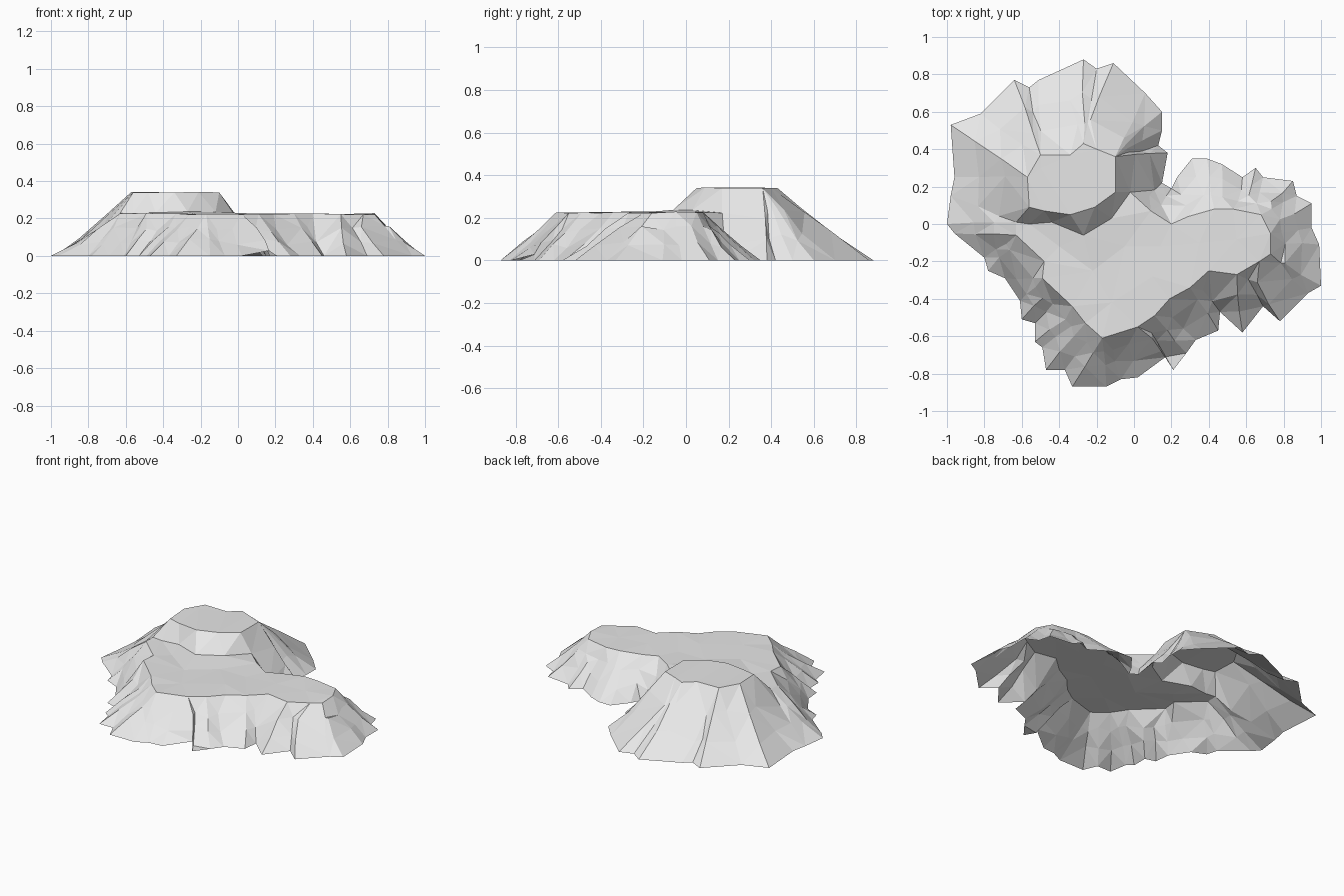
import bpy
import random
from mathutils import Vector
from mathutils.geometry import delaunay_2d_cdt, intersect_point_line

random.seed(4)

cube = bpy.data.objects.get("Cube")
if cube:
    bpy.data.objects.remove(cube, do_unlink=True)

PLATEAU_HEIGHT = 0.225
MESA_HEIGHT = 0.34

# Outlines in hundredths of a unit, clockwise seen from above
ground_outline = [
    (-98, 53), (-82, 59), (-64, 77), (-56, 73), (-51, 77), (-40, 82), (-27, 88),
    (-20, 83), (-11, 86), (6, 70), (15, 60), (15, 50), (13, 42), (18, 38),
    (15, 22), (20, 19), (23, 25), (31, 35), (39, 35), (47, 32), (58, 25),
    (65, 30), (69, 25), (85, 23), (87, 15), (95, 11), (95, -2), (99, -11),
    (100, -33), (93, -37), (78, -52), (69, -44), (58, -58), (46, -47),
    (45, -57), (33, -62), (28, -69), (21, -78), (17, -71), (2, -82), (-7, -83),
    (-15, -87), (-33, -87), (-37, -78), (-47, -78), (-49, -66), (-53, -63),
    (-53, -53), (-60, -51), (-61, -41), (-69, -29), (-78, -25), (-80, -18),
    (-96, -5), (-100, 0), (-98, 15), (-96, 25),
]
plateau_rim = [
    (-2, 17), (9, 7), (20, 0), (29, 4), (43, 8), (53, 8), (68, 5), (73, -5),
    (73, -16), (67, -20), (55, -27), (40, -25), (30, -34), (19, -40), (11, -49),
    (2, -55), (-17, -61), (-26, -53), (-33, -44), (-49, -29), (-48, -20),
    (-63, -6), (-63, 1),
]
mesa_foot = [(-56, 0), (-44, 1), (-27, -6), (-12, 3)]
mesa_back = [(-56, 9), (-57, 25), (-50, 30), (-50, 37), (-34, 37), (-27, 43),
             (-20, 40), (-10, 36), (-10, 17)]
mesa_front = [(-21, 9), (-34, 5), (-48, 7)]

points = []
edges = []


def add_point(x, y, z):
    points.append(Vector((x, y, z)))
    return len(points) - 1


def add_line(outline, height, wobble=0.0):
    return [add_point(x / 100, y / 100, height + random.uniform(-wobble, wobble))
            for x, y in outline]


def connect(indices, closed=True):
    edges.extend(zip(indices, indices[1:]))
    if closed:
        edges.append((indices[-1], indices[0]))


def nearest_on_crest(point, crest):
    """Closest place, in plan, on the upper edge of the slopes."""
    best = None
    for a, b in zip(crest, crest[1:] + crest[:1]):
        factor = intersect_point_line(point.xy, a.xy, b.xy)[1]
        place = a.lerp(b, min(max(factor, 0), 1))
        gap = (place.xy - point.xy).length
        if best is None or gap < best[0]:
            best = (gap, place)
    return best[1]


# Ground edge, plateau and mesa
ground = add_line(ground_outline, 0)
rim = add_line(plateau_rim, PLATEAU_HEIGHT, 0.004)
foot = add_line(mesa_foot, PLATEAU_HEIGHT + 0.008, 0.004)
back = add_line(mesa_back, MESA_HEIGHT, 0.002)
front = add_line(mesa_front, MESA_HEIGHT, 0.002)
connect(ground)
connect(rim + foot)
connect(back + front)

# Weathered slopes: each ground corner runs up to the crest in steps
crest = [points[i] for i in rim + back]
for index in ground:
    start = points[index]
    end = nearest_on_crest(start, crest)
    chain = [index]
    for step in (0.38, 0.7):
        t = step + random.uniform(-0.06, 0.06)
        place = start.lerp(end, t)
        sway = [random.uniform(-0.008, 0.008) for axis in "xy"]
        chain.append(add_point(place.x + sway[0], place.y + sway[1],
                               end.z * t ** 1.15 + random.uniform(-0.008, 0.008)))
    connect(chain, closed=False)

# Gentle unevenness on the plateau floor
for x, y in [(-40, -12), (-22, -25), (-5, -12), (-12, -42), (10, -28),
             (14, -12), (35, -10), (55, -8)]:
    add_point(x / 100, y / 100, PLATEAU_HEIGHT + random.uniform(-0.005, 0.005))

# Triangulate in plan, then lift every vertex to its height
plan, _, faces, sources, _, _ = delaunay_2d_cdt(
    [p.xy for p in points], edges, [], 1, 0.0001)


def lifted(place, source):
    if source:
        return (place.x, place.y, points[source[0]].z)
    near = sorted(points, key=lambda p: (p.xy - place).length)[:3]
    return (place.x, place.y, sum(p.z for p in near) / len(near))


mesh = bpy.data.meshes.new("rock_plateau")
mesh.from_pydata([lifted(p, s) for p, s in zip(plan, sources)], [], faces)
mesh.update()
rock = bpy.data.objects.new("rock_plateau", mesh)
bpy.context.collection.objects.link(rock)

# Plain stone colour
stone = bpy.data.materials.new("stone_grey")
stone.use_nodes = True
colour = (0.8, 0.8, 0.8, 1)
stone.diffuse_color = colour
stone.node_tree.nodes["Principled BSDF"].inputs["Base Color"].default_value = colour
mesh.materials.append(stone)
